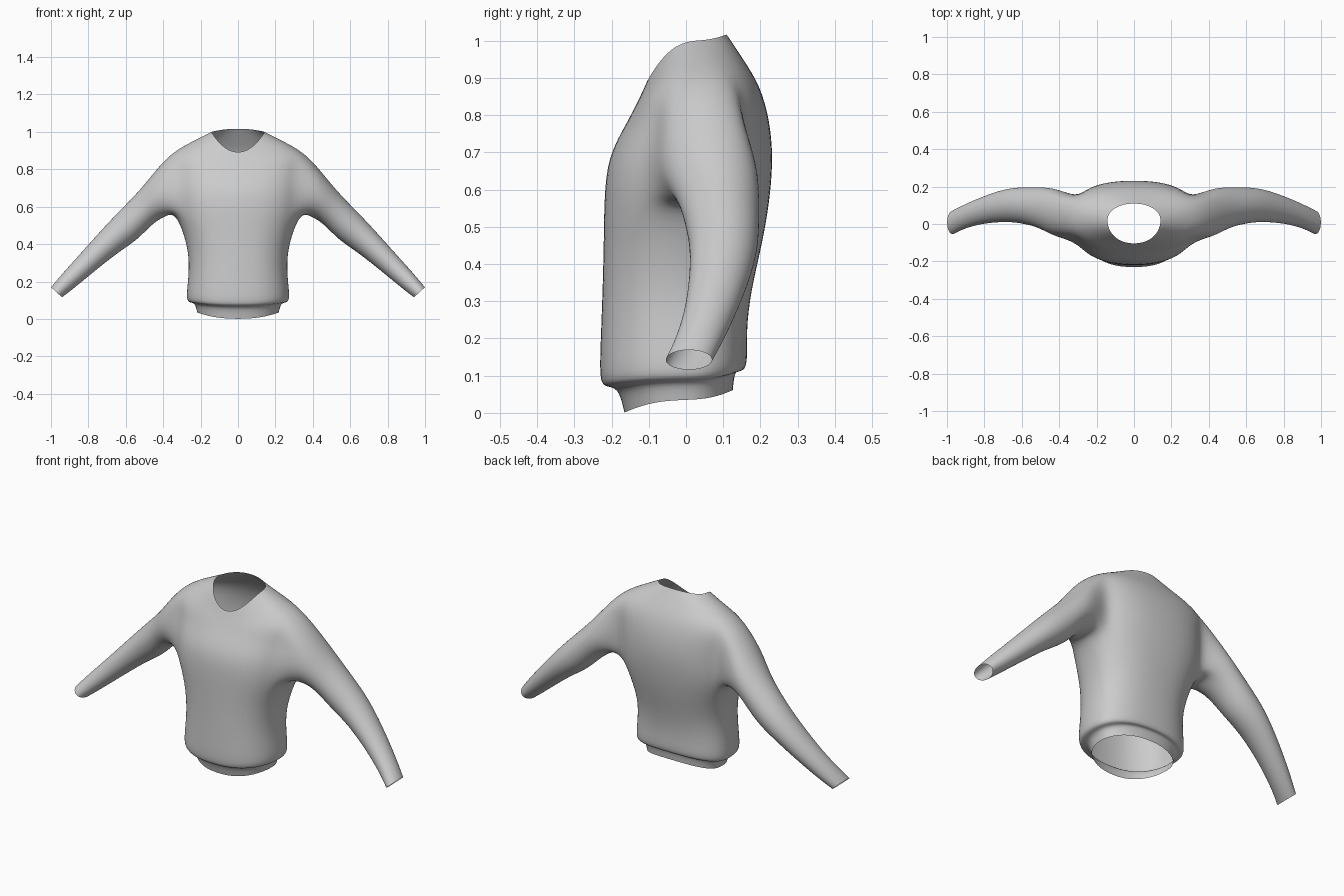
import bpy, bmesh
from math import sin, cos, pi
from mathutils import Vector

if "Cube" in bpy.data.objects:
    bpy.data.objects.remove(bpy.data.objects["Cube"])

HALF = 12          # columns from front centre to back centre
A0, A1 = 4, 8      # armhole columns
R0, R1 = 7, 10     # armhole rings

# Torso rings: front y, front z, side x, side y, side z, back y, back z, roundness
RINGS = [
    (-.167, .000, .220, .00, .035, .127, .062, 2.3),   # inner hem band
    (-.183, .070, .232, .00, .088, .132, .118, 2.3),
    (-.220, .068, .264, .00, .086, .152, .110, 2.4),   # folded lower edge
    (-.235, .088, .280, .00, .110, .168, .130, 2.4),
    (-.231, .200, .268, .00, .210, .163, .220, 2.4),
    (-.226, .330, .262, .00, .330, .176, .330, 2.4),
    (-.223, .460, .292, .02, .460, .208, .460, 2.4),
    (-.222, .580, .340, .03, .565, .228, .580, 2.4),   # armpit
    (-.212, .690, .345, .03, .680, .236, .690, 2.4),
    (-.160, .780, .350, .04, .780, .226, .790, 2.4),
    (-.134, .830, .365, .05, .885, .200, .880, 2.4),   # shoulder
    (-.118, .862, .250, .04, .948, .155, .950, 2.2),
    (-.105, .890, .143, .02, 1.00, .110, 1.017, 2.1),  # neckline
]

# Sleeve rings: top x, top z, bottom x, bottom z, front y, back y
SLEEVE = [
    (.455, .780, .385, .550, -.075, .195),
    (.535, .680, .460, .505, -.025, .200),
    (.625, .590, .535, .420, -.002, .200),
    (.720, .490, .640, .355, .012, .195),
    (.860, .332, .785, .238, .000, .143),
    (.950, .232, .890, .152, -.030, .098),
    (1.00, .170, .940, .115, -.056, .072),
]


def ring_point(ring, j):
    yf, zf, sx, ys, zs, yb, zb, n = ring
    t = pi * j / HALF
    c, s = cos(t), max(sin(t), 0)
    ye, ze = (yf, zf) if c > 0 else (yb, zb)
    x = 0 if j in (0, HALF) else sx * s ** (2 / n)
    return (x, ys + (ye - ys) * abs(c) ** (2 / n), zs + (ze - zs) * c * c)


bm = bmesh.new()

# Half torso, leaving the armhole open
grid = [[bm.verts.new(ring_point(r, j)) for j in range(HALF + 1)] for r in RINGS]
for i in range(len(RINGS) - 1):
    for j in range(HALF):
        if R0 <= i < R1 and A0 <= j < A1:
            continue
        bm.faces.new((grid[i][j], grid[i][j + 1], grid[i + 1][j + 1], grid[i + 1][j]))

# Armhole loop: bottom, back, top, front
loop = [grid[R0][j] for j in range(A0, A1 + 1)]
loop += [grid[i][A1] for i in range(R0 + 1, R1)]
loop += [grid[R1][j] for j in range(A1, A0 - 1, -1)]
loop += [grid[i][A0] for i in range(R1 - 1, R0, -1)]
count = len(loop)

# Sleeve grown out of the armhole
for xt, zt, xb, zb, yf, yb in SLEEVE:
    mid = Vector(((xt + xb) / 2, (yf + yb) / 2, (zt + zb) / 2))
    down = Vector(((xb - xt) / 2, 0, (zb - zt) / 2))
    back = Vector((0, (yb - yf) / 2, 0))
    new = []
    for k in range(count):
        a = 2 * pi * (k - 2) / count
        new.append(bm.verts.new(mid + down * cos(a) + back * sin(a)))
    for k in range(count):
        m = (k + 1) % count
        bm.faces.new((loop[k], loop[m], new[m], new[k]))
    loop = new

# Unused verts inside the armhole
bmesh.ops.delete(bm, geom=[v for v in bm.verts if not v.link_faces], context='VERTS')
bmesh.ops.recalc_face_normals(bm, faces=bm.faces)
if sum(f.normal.dot(f.calc_center_median() - Vector((0, 0, .5))) for f in bm.faces) < 0:
    bmesh.ops.reverse_faces(bm, faces=bm.faces)

mesh = bpy.data.meshes.new("sweater")
bm.to_mesh(mesh)
bm.free()
sweater = bpy.data.objects.new("sweater", mesh)
bpy.context.collection.objects.link(sweater)

# Mirror to the other side and smooth
mirror = sweater.modifiers.new("mirror", 'MIRROR')
mirror.use_clip = True
sub = sweater.modifiers.new("smooth", 'SUBSURF')
sub.levels = sub.render_levels = 2
for p in mesh.polygons:
    p.use_smooth = True
